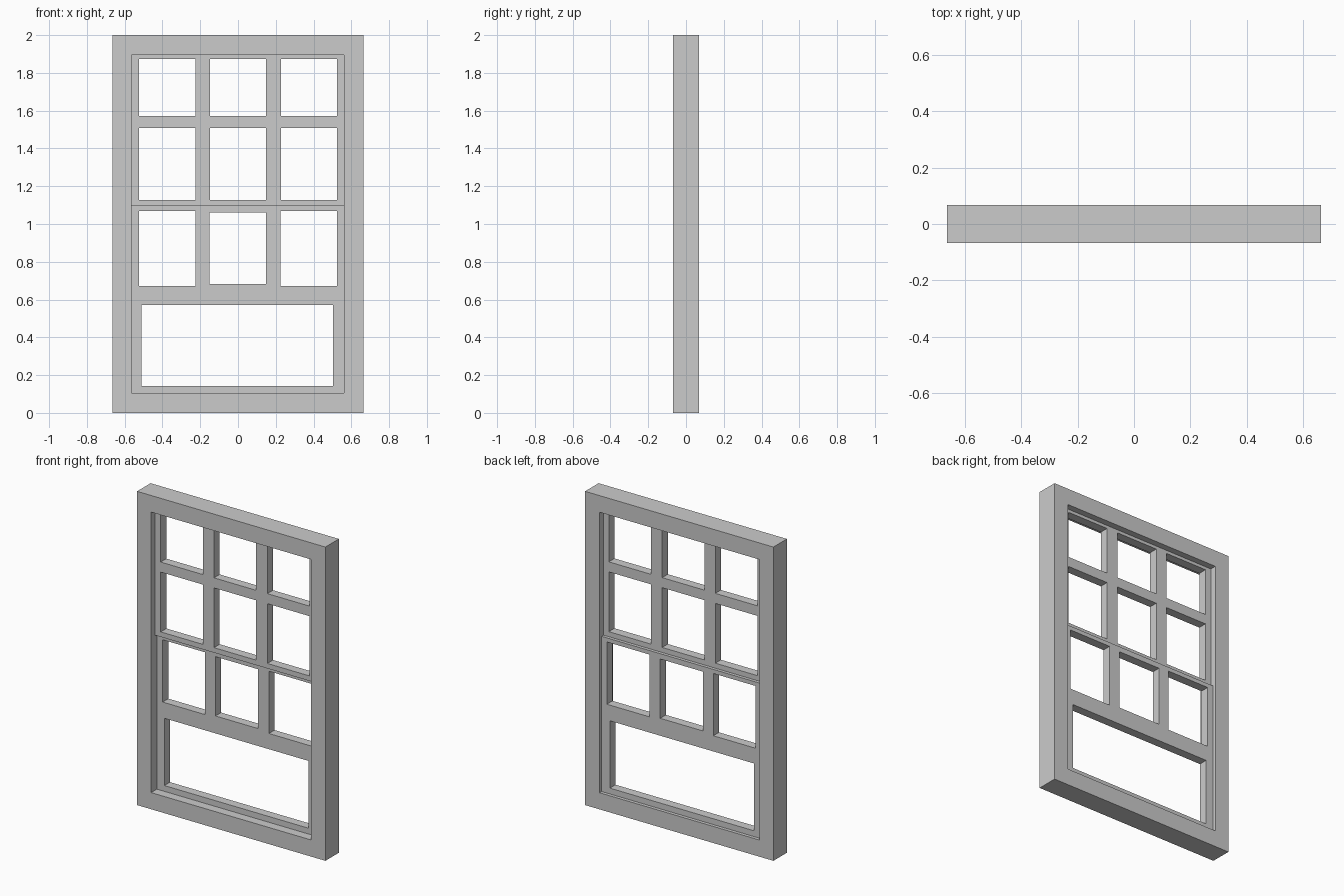
import bpy, bmesh, math
from mathutils import Matrix

if "Cube" in bpy.data.objects:
    bpy.data.objects.remove(bpy.data.objects["Cube"])


def rect(curve, x0, x1, z0, z1):
    """Add a closed rectangle to a 2D curve."""
    s = curve.splines.new('POLY')
    s.points.add(3)
    for p, (x, z) in zip(s.points, [(x0, z0), (x1, z0), (x1, z1), (x0, z1)]):
        p.co = (x, z, 0, 1)
    s.use_cyclic_u = True


def panel(name, outer, holes, y0, y1):
    """Upright board with rectangular openings, from y0 (front) to y1 (back)."""
    curve = bpy.data.curves.new(name + "_profile", 'CURVE')
    curve.dimensions = '2D'
    curve.fill_mode = 'BOTH'
    curve.extrude = (y1 - y0) / 2
    for r in [outer] + holes:
        rect(curve, *r)
    tmp = bpy.data.objects.new(name + "_profile", curve)
    mesh = bpy.data.meshes.new_from_object(tmp)
    bpy.data.objects.remove(tmp)
    bpy.data.curves.remove(curve)

    # weld the caps to the sides and stand the board upright
    bm = bmesh.new()
    bm.from_mesh(mesh)
    bmesh.ops.remove_doubles(bm, verts=bm.verts, dist=1e-4)
    bm.transform(Matrix.Translation((0, (y0 + y1) / 2, 0))
                 @ Matrix.Rotation(math.pi / 2, 4, 'X'))
    bmesh.ops.recalc_face_normals(bm, faces=bm.faces)
    for f in bm.faces:
        f.smooth = False
    bm.to_mesh(mesh)
    bm.free()
    mesh.name = name
    mesh.materials.clear()
    ob = bpy.data.objects.new(name, mesh)
    bpy.context.collection.objects.link(ob)
    return ob


LEFT, RIGHT = -0.565, 0.562          # frame opening
BOTTOM, MEET, TOP = 0.106, 1.095, 1.894
COLS = [(-0.524, -0.226), (-0.148, 0.149), (0.228, 0.525)]

# outer frame
panel("window_frame", (-0.664, 0.664, 0, 2),
      [(LEFT, RIGHT, BOTTOM, TOP)], -0.068, 0.068)

# upper sash: two rows of three panes
rows = [(1.127, 1.508), (1.572, 1.874)]
panel("upper_sash", (LEFT, RIGHT, MEET, TOP),
      [c + r for c in COLS for r in rows], -0.03, 0.027)

# lower sash: three panes over one wide pane, set further back
panel("lower_sash", (LEFT, RIGHT, BOTTOM, MEET),
      [(-0.524, -0.226, 0.672, 1.069),
       (-0.152, 0.149, 0.683, 1.061),
       (0.225, 0.525, 0.672, 1.069),
       (-0.512, 0.504, 0.143, 0.572)], -0.01, 0.047)
